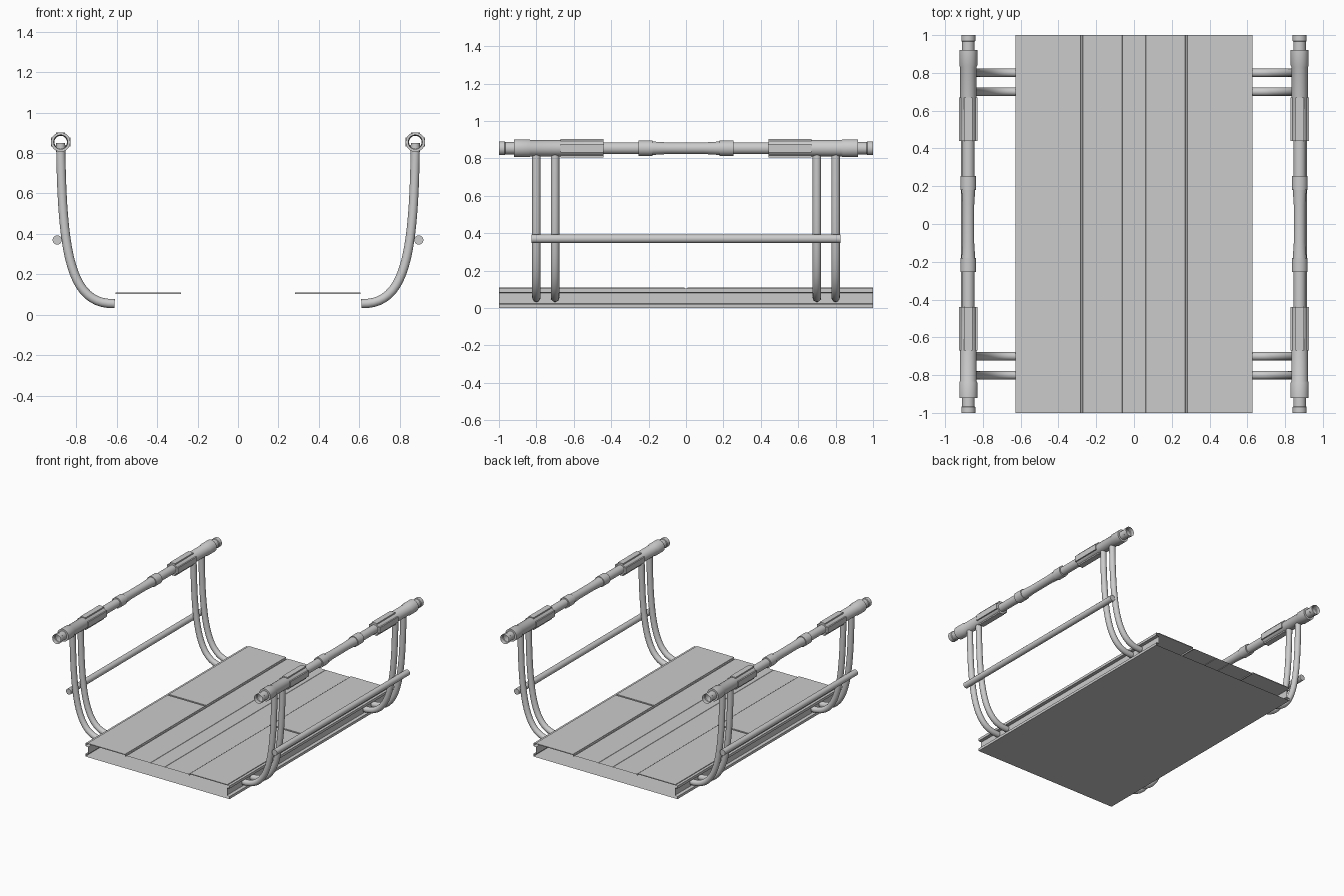
import bpy, bmesh, math
from mathutils import Vector

if "Cube" in bpy.data.objects:
    bpy.data.objects.remove(bpy.data.objects["Cube"])

RAIL_X, RAIL_Z = 0.877, 0.854


def finish(name, bm, smooth=True):
    bmesh.ops.remove_doubles(bm, verts=bm.verts, dist=1e-5)
    bmesh.ops.recalc_face_normals(bm, faces=bm.faces)
    me = bpy.data.meshes.new(name)
    bm.to_mesh(me)
    bm.free()
    ob = bpy.data.objects.new(name, me)
    bpy.context.collection.objects.link(ob)
    if smooth:
        bpy.ops.object.select_all(action='DESELECT')
        bpy.context.view_layer.objects.active = ob
        ob.select_set(True)
        bpy.ops.object.shade_smooth_by_angle(angle=math.radians(35))
    return ob


def box(bm, lo, hi):
    vs = bmesh.ops.create_cube(bm, size=1)['verts']
    for v in vs:
        v.co = Vector([(lo[i] + hi[i]) / 2 + v.co[i] * (hi[i] - lo[i]) for i in range(3)])


def tube(bm, path, radii, n=24, caps=False):
    # sweep a circle along a path of points lying in one plane
    rings = []
    for i, p in enumerate(path):
        t = (path[min(i + 1, len(path) - 1)] - path[max(i - 1, 0)]).normalized()
        side = Vector((1, 0, 0)) if abs(t.y) > 0.9 else Vector((0, 1, 0))
        up = t.cross(side)
        rings.append([bm.verts.new(p + radii[i] * (math.cos(a) * side + math.sin(a) * up))
                      for a in (2 * math.pi * k / n for k in range(n))])
    for a, b in zip(rings, rings[1:]):
        for k in range(n):
            bm.faces.new((a[k], a[(k + 1) % n], b[(k + 1) % n], b[k]))
    if caps:
        bm.faces.new(rings[0])
        bm.faces.new(rings[-1])


# deck: open-ended hollow shell with channelled sides and two fine centre seams
half = [(0, 0.1), (0.06, 0.1), (0.062, 0.097), (0.064, 0.1), (0.27, 0.1), (0.272, 0.094),
        (0.28, 0.094), (0.282, 0.103), (0.627, 0.103), (0.627, 0.083), (0.603, 0.08),
        (0.603, 0.023), (0.627, 0.02), (0.627, 0), (0, 0)]
profile = half[:-1] + [(-x, z) for x, z in reversed(half[1:-1])]
bm = bmesh.new()
ends = [[bm.verts.new((x, y, z)) for x, z in profile] for y in (-1, 1)]
for k in range(len(profile)):
    j = (k + 1) % len(profile)
    bm.faces.new((ends[0][k], ends[0][j], ends[1][j], ends[1][k]))
finish("deck_shell", bm, False)

# thin walkway plates, split across the middle
bm = bmesh.new()
for s in (-1, 1):
    for y0, y1 in ((-1, -0.007), (0.007, 1)):
        xs = sorted((s * 0.282, s * 0.607))
        box(bm, (xs[0], y0, 0.1035), (xs[1], y1, 0.109))
finish("walkway_plates", bm, False)

# handrail radius steps from the centre outwards: (y, radius)
steps = [(0.1, 0.031), (0.18, 0.036), (0.18, 0.041), (0.255, 0.041), (0.255, 0.032),
         (0.44, 0.032), (0.44, 0.043), (0.83, 0.043), (0.84, 0.048), (0.92, 0.048),
         (0.92, 0.033), (0.965, 0.033), (0.97, 0.037), (1.0, 0.037)]
steps = [(-y, r) for y, r in reversed(steps)] + steps

# support post centre line: a cubic curve from deck side up to handrail
ctrl = [Vector(c) for c in ((0.61, 0.055), (0.83, 0.05), (0.87, 0.30), (0.877, 0.85))]


def curve_point(t):
    u = 1 - t
    return ctrl[0] * u**3 + ctrl[1] * 3 * u*u*t + ctrl[2] * 3 * u*t*t + ctrl[3] * t**3


for s, label in ((-1, "left"), (1, "right")):
    # handrail: hollow turned tube
    bm = bmesh.new()
    tube(bm, [Vector((s * RAIL_X, y, RAIL_Z)) for y, r in steps], [r for y, r in steps], 32)
    finish(label + "_handrail", bm)

    # raised grip slats around the handrail
    bm = bmesh.new()
    for y in (-0.67, 0.44):
        for d in (-1, 1):
            for hx, hz, cx, cz in ((0.022, 0.005, 0, 0.0435), (0.005, 0.022, 0.0435, 0)):
                c = Vector((s * RAIL_X + d * cx, y, RAIL_Z + d * cz))
                box(bm, c - Vector((hx, 0, hz)), c + Vector((hx, 0.23, hz)))
    finish(label + "_grip_slats", bm, False)

    # paired curved posts at each end
    bm = bmesh.new()
    for y in (-0.8, -0.7, 0.7, 0.8):
        pts = [curve_point(i / 20) for i in range(21)]
        tube(bm, [Vector((s * p.x, y, p.y)) for p in pts], [0.0225] * 21, 20, True)
    finish(label + "_posts", bm)

    # lower side bar outside the posts
    bm = bmesh.new()
    tube(bm, [Vector((s * 0.894, y, 0.37)) for y in (-0.825, 0.825)], [0.023] * 2, 20, True)
    finish(label + "_side_bar", bm)
